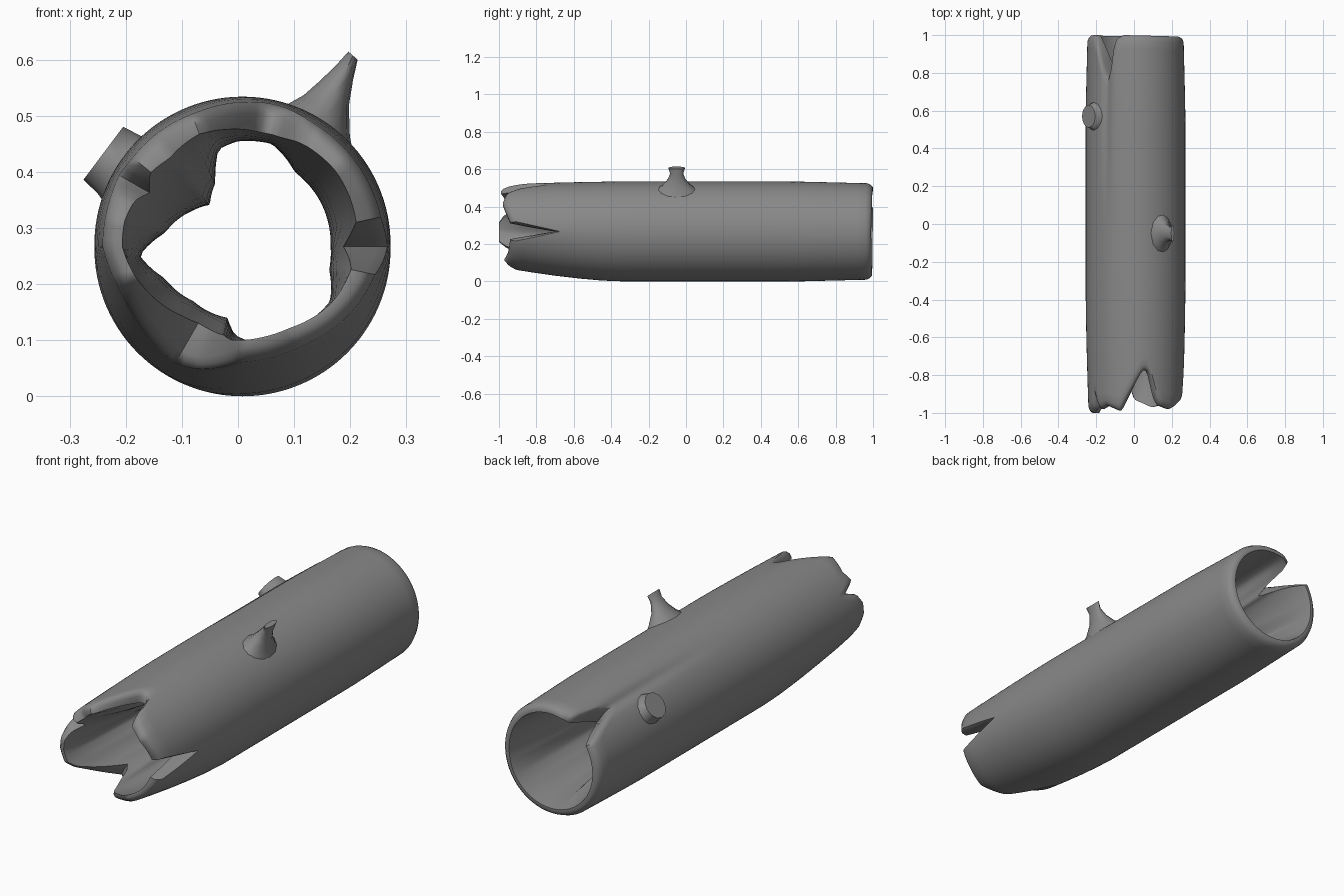
import bpy
import bmesh
import math
from mathutils import Vector

cube = bpy.data.objects.get("Cube")
if cube:
    bpy.data.objects.remove(cube)

# One plain grey for the whole log
grey = bpy.data.materials.new("bark_grey")
grey.use_nodes = True
colour = (0.25, 0.25, 0.25, 1)
grey.diffuse_color = colour
bsdf = next(n for n in grey.node_tree.nodes if n.type == "BSDF_PRINCIPLED")
bsdf.inputs["Base Color"].default_value = colour

CENTRE = Vector((0.008, 0, 0.267))
RADIUS = 0.264
SIDES = 120

# Broken front edge: (angle in degrees, y), angle 0 = +x, 90 = up
FRONT_EDGE = [(0, -.7), (12, -.94), (25, -.96), (40, -.98), (58, -.96), (64, -.92),
              (72, -.8), (76, -.77), (82, -.78), (103, -.94), (110, -.99), (130, -.96),
              (142, -.98), (150, -.9), (157, -.97), (168, -1), (195, -1), (205, -.96),
              (240, -.72), (248, -.75), (268, -.93), (300, -.97), (325, -.95),
              (348, -.94), (360, -.7)]
# Back edge with a split on the upper right
BACK_EDGE = [(0, .99), (105, 1), (116, .98), (120, .85), (126, .78), (131, .82),
             (140, .93), (147, 1), (360, .99)]
# Narrowest inner radius of the hollow
THROAT = [(0, .157), (30, .16), (55, .162), (74, .19), (92, .188), (104, .178),
          (113, .123), (128, .094), (145, .11), (170, .14), (185, .184), (202, .15),
          (228, .131), (258, .13), (265, .158), (286, .184), (309, .177), (328, .184),
          (345, .16), (360, .157)]


def lookup(table, deg):
    for (a, va), (b, vb) in zip(table, table[1:]):
        if a <= deg <= b:
            return va + (vb - va) * (deg - a) / (b - a)


def outer_radius(deg, y):
    a = math.radians(deg)
    r = RADIUS + 0.003 * abs(math.sin(a))
    # taper towards the broken front, strongest underneath
    front = max(0, (-0.35 - y) / 0.6) ** 1.5
    r -= front * (0.014 + 0.055 * max(0, -math.sin(a)))
    r -= 0.01 * max(0, (y - 0.6) / 0.4)
    # shallow groove running out of the split
    groove = min(1, max(0, y / 0.7))
    return r - 0.015 * groove * math.exp(-((deg - 126) / 5) ** 2)


def inner_radius(deg, y):
    rim = outer_radius(deg, y) - 0.034
    blend = 1 - min(1, abs(y)) ** 3
    return rim + (min(rim, lookup(THROAT, deg)) - rim) * blend


def finish(bm, name, angle):
    bmesh.ops.recalc_face_normals(bm, faces=bm.faces)
    mesh = bpy.data.meshes.new(name)
    bm.to_mesh(mesh)
    bm.free()
    mesh.materials.append(grey)
    obj = bpy.data.objects.new(name, mesh)
    bpy.context.collection.objects.link(obj)
    bpy.ops.object.select_all(action="DESELECT")
    obj.select_set(True)
    bpy.context.view_layer.objects.active = obj
    bpy.ops.object.shade_smooth_by_angle(angle=math.radians(angle))
    return obj


def bridge(bm, ring, nxt):
    n = len(ring)
    for i in range(n):
        j = (i + 1) % n
        bm.faces.new((ring[i], ring[j], nxt[j], nxt[i]))


# Hollow trunk: a wall profile swept round the axis
ends = [0, .006, .016, .04]
stations = ends + [k / 16 for k in range(1, 16)] + [1 - e for e in reversed(ends)]
bm = bmesh.new()
loops = []
for i in range(SIDES):
    deg = 360 * i / SIDES
    a = math.radians(deg)
    direction = Vector((math.cos(a), 0, math.sin(a)))
    y0, y1 = lookup(FRONT_EDGE, deg), lookup(BACK_EDGE, deg)
    outer, inner = [], []
    for s in stations:
        y = y0 + (y1 - y0) * s
        edge = min(s, 1 - s)
        bevel = 0.02 * max(0, 1 - edge / 0.016) ** 2
        for side, r in ((outer, outer_radius(deg, y) - bevel),
                        (inner, inner_radius(deg, y))):
            side.append(bm.verts.new(CENTRE + direction * r + Vector((0, y, 0))))
    loops.append(outer + inner[::-1])
for loop, nxt in zip(loops, loops[1:] + loops[:1]):
    bridge(bm, loop, nxt)
finish(bm, "hollow_trunk", 50)


def branch_stub(name, y, across, rings, sides=12):
    """Loft ellipses; each ring is (x, z, half width across, half width in y)."""
    bm = bmesh.new()
    across = Vector((across[0], 0, across[1])).normalized()
    lofted = []
    for x, z, wide, deep in rings:
        ring = []
        for i in range(sides):
            a = math.tau * i / sides
            ring.append(bm.verts.new(Vector((x, y, z)) + across * wide * math.cos(a)
                                     + Vector((0, deep * math.sin(a), 0))))
        lofted.append(ring)
    for ring, nxt in zip(lofted, lofted[1:]):
        bridge(bm, ring, nxt)
    bm.faces.new(lofted[0])
    # slightly sunken broken tip
    cap = bm.faces.new(lofted[-1])
    bmesh.ops.inset_individual(bm, faces=[cap], thickness=0.006, depth=-0.004)
    finish(bm, name, 45)


# Thin spike on the upper left, thick stub on the upper right
branch_stub("left_branch_stub", -0.05, (0.75, -0.66),
            [(.145, .455, .09, .14), (.158, .5, .055, .085), (.172, .54, .034, .05),
             (.19, .577, .02, .035), (.205, .607, .011, .045)])
branch_stub("right_branch_stub", 0.57, (0.6, 0.8),
            [(-.165, .385, .085, .17), (-.19, .4, .075, .11), (-.212, .413, .064, .075),
             (-.24, .433, .059, .06)])
